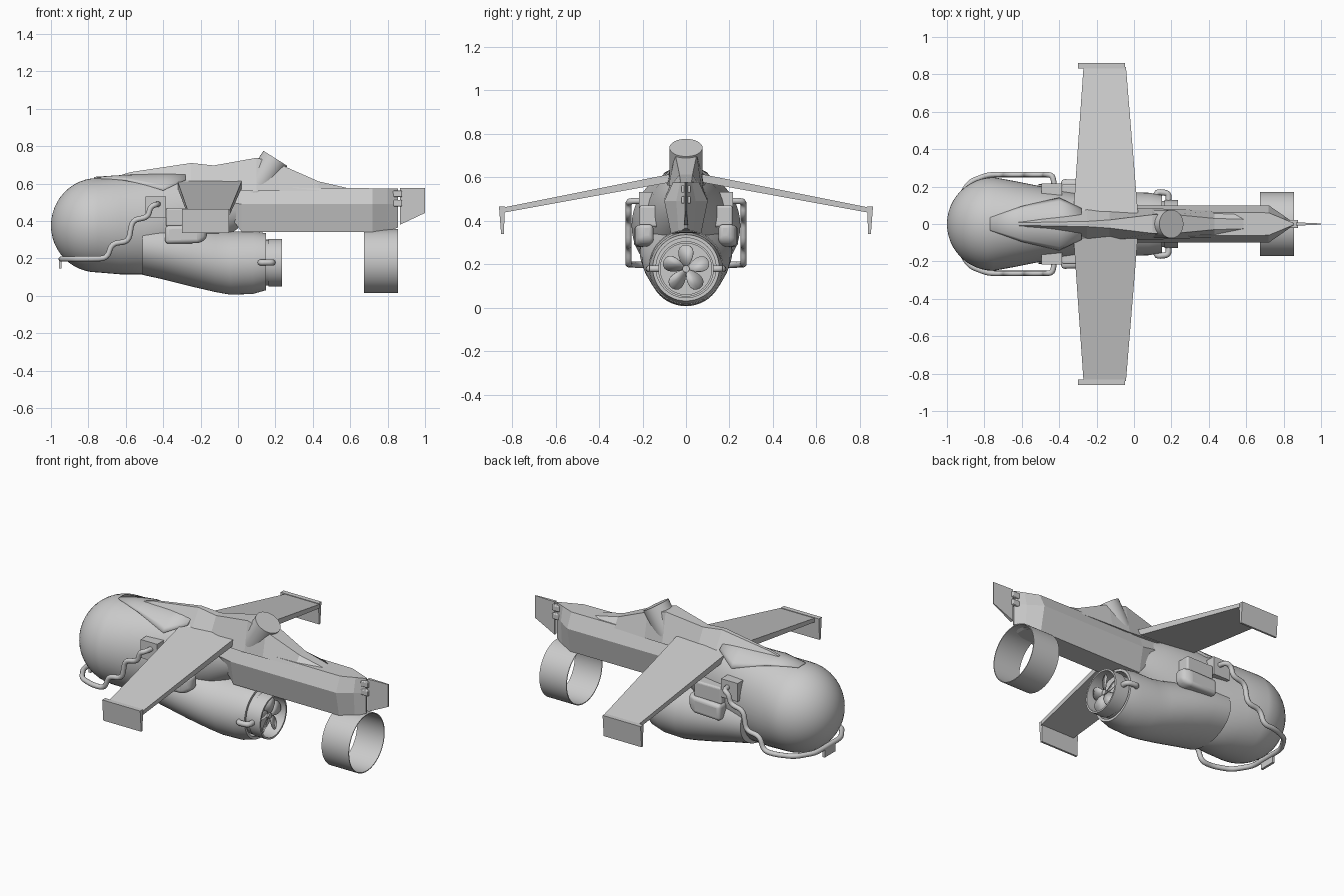
import bpy, bmesh
from math import sin, cos, pi, radians
from mathutils import Vector, Matrix

if "Cube" in bpy.data.objects:
    bpy.data.objects.remove(bpy.data.objects["Cube"])


def finish(name, bm, mirror=False, bevel=0, thick=0, smooth=True):
    bmesh.ops.recalc_face_normals(bm, faces=bm.faces)
    me = bpy.data.meshes.new(name)
    bm.to_mesh(me)
    bm.free()
    ob = bpy.data.objects.new(name, me)
    bpy.context.collection.objects.link(ob)
    if smooth:
        bpy.ops.object.select_all(action='DESELECT')
        ob.select_set(True)
        bpy.context.view_layer.objects.active = ob
        bpy.ops.object.shade_smooth_by_angle(angle=radians(32))
    if thick:
        m = ob.modifiers.new("Solidify", 'SOLIDIFY')
        m.thickness = thick
    if bevel:
        m = ob.modifiers.new("Bevel", 'BEVEL')
        m.width, m.segments = bevel, 4
    if mirror:
        m = ob.modifiers.new("Mirror", 'MIRROR')
        m.use_axis = (False, True, False)
    return ob


def loft(name, sections, caps=True, closed=True, **kw):
    bm = bmesh.new()
    rings = [[bm.verts.new(p) for p in s] for s in sections]
    n = len(rings[0])
    for a, b in zip(rings, rings[1:]):
        for i in range(n if closed else n - 1):
            j = (i + 1) % n
            bm.faces.new((a[i], a[j], b[j], b[i]))
    if caps:
        bm.faces.new(rings[0])
        bm.faces.new(rings[-1])
    return finish(name, bm, **kw)


def oval(x, zb, zt, ry, n=48):
    zc, rz = (zb + zt) / 2, (zt - zb) / 2
    return [(x, ry * cos(2 * pi * i / n), zc + rz * sin(2 * pi * i / n)) for i in range(n)]


def box(name, x, y, z, **kw):
    sec = [[(a, y[0], z[0]), (a, y[1], z[0]), (a, y[1], z[1]), (a, y[0], z[1])] for a in x]
    return loft(name, sec, smooth=False, **kw)


def cylinder(name, p, q, r, n=32, **kw):
    bm = bmesh.new()
    p, q = Vector(p), Vector(q)
    rot = (q - p).to_track_quat('Z', 'Y').to_matrix().to_4x4()
    bmesh.ops.create_cone(bm, cap_ends=True, segments=n, radius1=r, radius2=r,
                          depth=(q - p).length, matrix=Matrix.Translation((p + q) / 2) @ rot)
    return finish(name, bm, **kw)


def pipe(name, pts, radius, fillet):
    pts = [Vector(p) for p in pts]
    out = [pts[0]]
    for a, b, c in zip(pts, pts[1:], pts[2:]):
        u = b + (a - b).normalized() * min(fillet, (a - b).length * .48)
        v = b + (c - b).normalized() * min(fillet, (c - b).length * .48)
        out += [u * (1 - t) ** 2 + b * 2 * t * (1 - t) + v * t * t for t in (0, .25, .5, .75, 1)]
    out.append(pts[-1])
    cu = bpy.data.curves.new(name, 'CURVE')
    cu.dimensions = '3D'
    cu.bevel_depth, cu.bevel_resolution, cu.use_fill_caps = radius, 3, True
    sp = cu.splines.new('POLY')
    sp.points.add(len(out) - 1)
    for pt, co in zip(sp.points, out):
        pt.co = (*co, 1)
    bpy.context.collection.objects.link(bpy.data.objects.new(name, cu))


# Rounded nose and tapering hull
hull = []
for i in range(13):
    t = max(.02, i / 12 * pi / 2)
    hull.append(oval(-.75 - .25 * cos(t), .375 - .25 * sin(t), .375 + .255 * sin(t), .25 * sin(t)))
hull += [oval(-.63, .115, .637, .228), oval(-.5, .115, .642, .202), oval(-.3, .2, .645, .165),
         oval(-.12, .28, .62, .125), oval(0, .36, .57, .08)]
loft("hull", hull)

# Raised cowl over the hull's upper back
cowl = []
for x, top, ry, half in ((-.77, .636, .25, 8), (-.6, .647, .226, 25), (-.4, .655, .19, 48), (-.28, .66, .168, 30)):
    rz = top - .39
    cowl.append([(x, ry * sin(radians(half * k / 6)), .39 + rz * cos(radians(half * k / 6)))
                 for k in range(-6, 7)])
loft("hull_cowl", cowl, caps=False, closed=False, thick=.012)

# Engine nacelle slung beneath, with recessed outlet
loft("engine_nacelle", [oval(*s) for s in (
    (-.51, .112, .42, .213), (-.4, .088, .41, .212), (-.25, .05, .385, .2), (-.12, .02, .355, .18),
    (-.04, .006, .345, .17), (.08, .01, .345, .167), (.15, .03, .335, .153),
    (.15, .045, .32, .138), (.06, .045, .32, .138))])
loft("outlet_ring", [oval(*s) for s in (
    (.06, .055, .3, .123), (.162, .055, .3, .123), (.162, .05, .305, .128), (.236, .05, .305, .128),
    (.236, .06, .295, .118), (.15, .06, .295, .118))])

# Five-bladed fan in the outlet
bm = bmesh.new()
for k in range(5):
    rot = Matrix.Translation((.205, 0, .178)) @ Matrix.Rotation(2 * pi * k / 5, 4, 'X')
    vs = []
    for i in range(16):
        a = 2 * pi * i / 16
        y = .033 * sin(a) * (1 - .35 * cos(a))
        vs.append(bm.verts.new(rot @ Vector((y * .4, y, .06 - .05 * cos(a)))))
    bm.faces.new(vs)
finish("fan_blades", bm, thick=.004)
cylinder("fan_hub", (.14, 0, .178), (.215, 0, .178), .016)
pipe("outlet_clamp_left", [(.12, .14, .178), (.12, .172, .178), (.185, .165, .178), (.185, .12, .178)], .016, .02)
pipe("outlet_clamp_right", [(.12, -.14, .178), (.12, -.172, .178), (.185, -.165, .178), (.185, -.12, .178)], .016, .02)


# Faceted tail boom ending in a wedge
def boom(x, zb, zm, zt, wb, wm, wt):
    return [(x, -wb, zb), (x, -wm, zm), (x, -wt, zt), (x, wt, zt), (x, wm, zm), (x, wb, zb)]


loft("tail_boom", [boom(-.3, .47, .53, .6, .06, .1, .07), boom(-.04, .42, .5, .585, .07, .1, .065),
                   boom(.02, .342, .49, .58, .07, .1, .065), boom(.72, .342, .49, .575, .07, .1, .06),
                   boom(.8, .345, .49, .575, .034, .045, .027),
                   boom(.855, .365, .49, .575, .004, .005, .004)], smooth=False)

# Dorsal ridge running from hull to boom
loft("dorsal_ridge", [[(x, -wb, zb), (x, -wt, zt), (x, wt, zt), (x, wb, zb)] for x, zt, wt, zb, wb in (
    (-.62, .648, .008, .62, .018), (-.57, .662, .008, .62, .028), (-.25, .71, .014, .6, .085),
    (-.13, .697, .022, .57, .09), (.1, .738, .05, .56, .083), (.22, .705, .05, .56, .08),
    (.43, .612, .03, .56, .07), (.59, .575, .025, .56, .062))], smooth=False)
cylinder("dorsal_stack", (.08, 0, .545), (.2, 0, .735), .076)

# Drooping wings with tip plates
loft("wing", [[(xl, y, zb), (xr, y, zb), (xr, y, zt), (xl, y, zt)] for y, xl, xr, zb, zt in (
    (.05, -.325, .022, .58, .618), (.84, -.27, -.043, .436, .46))], mirror=True, smooth=False)
loft("wing_tip_plate", [[(x, .832, .465), (x, .86, .465), (x, .85, .337), (x, .838, .337)]
                        for x in (-.3, -.048)], mirror=True, smooth=False)

# Rudder and its hinges
loft("rudder", [[(x, -w, zb), (x, w, zb), (x, w, .577), (x, -w, .577)]
                for x, w, zb in ((.866, .009, .38), (1.0, .003, .443))], smooth=False)
for i, z in enumerate((.495, .545)):
    box(f"rudder_hinge_{i + 1}", (.828, .878), (-.022, .022), (z - .017, z + .017), bevel=.006)

# Thin open ring under the tail
loft("tail_ring", [oval(x, .186 - r, .186 + r, r, 64) for x, r in (
    (.675, .171), (.855, .171), (.855, .166), (.675, .166), (.675, .171))], caps=False)

# Side scoops and pipe sockets
loft("side_scoop", [[(x, .15, zb), (x, y, zb), (x, y, zt), (x, .15, zt)] for x, y, zb, zt in (
    (-.39, .24, .278, .375), (-.2, .235, .282, .38), (-.165, .21, .31, .385))],
    mirror=True, bevel=.02)
box("pipe_socket", (-.495, -.385), (.15, .217), (.42, .53), mirror=True)
box("side_box", (-.385, -.2), (.12, .215), (.37, .47), mirror=True, bevel=.012)

# Stepped pipe from each socket, joining around the nose
half = [(-.425, .2, .49), (-.435, .262, .49), (-.47, .264, .475), (-.48, .264, .42), (-.565, .264, .405),
        (-.585, .264, .29), (-.675, .264, .28), (-.7, .264, .2), (-.78, .264, .198), (-.88, .225, .197),
        (-.945, .12, .197)]
pipe("nose_pipe", half + [(x, -y, z) for x, y, z in reversed(half)], .0145, .035)
box("nose_pipe_plate", (-.957, -.943), (-.05, .05), (.145, .2))
